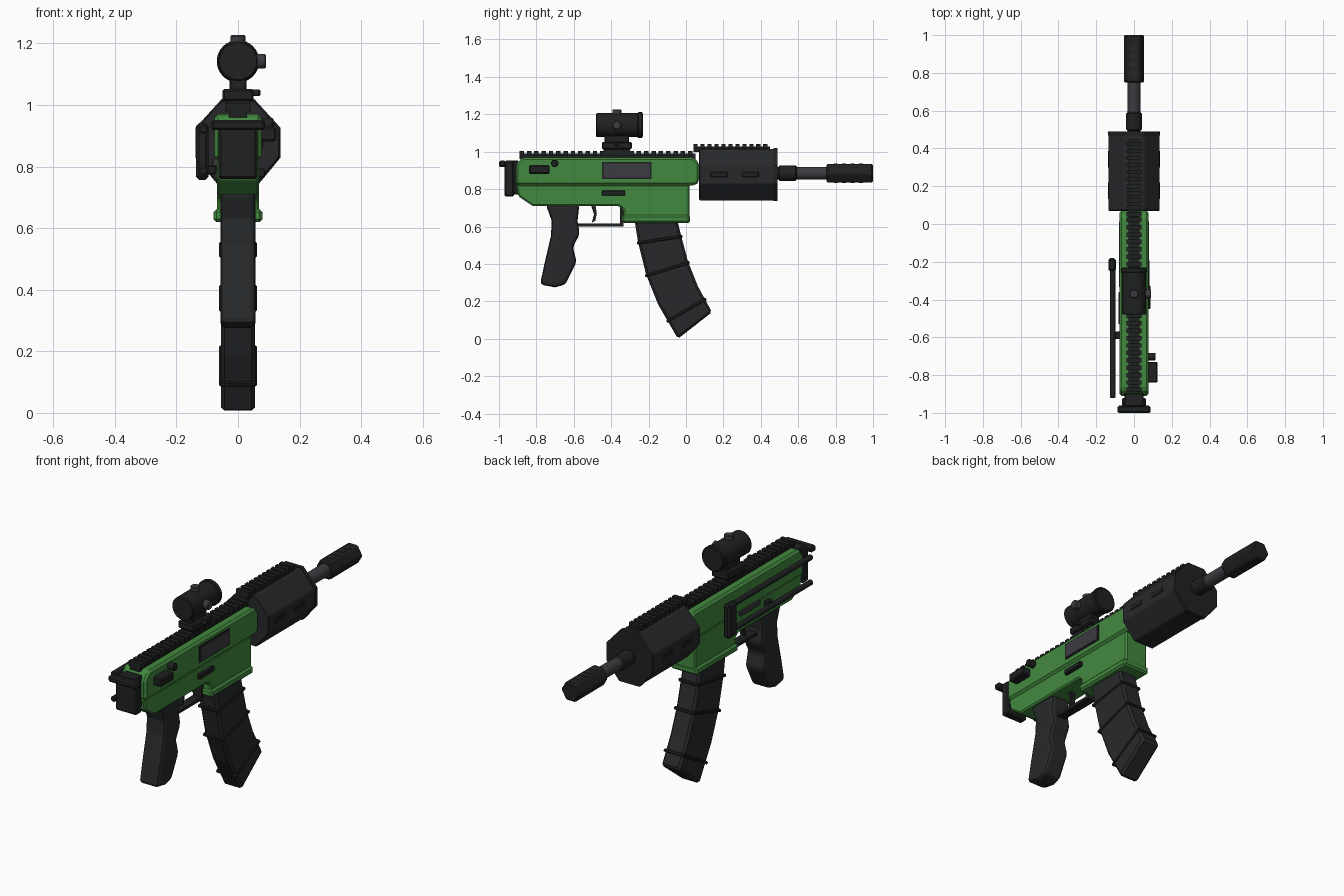
import bpy, bmesh, math
from mathutils import Matrix, Vector

if "Cube" in bpy.data.objects:
    bpy.data.objects.remove(bpy.data.objects["Cube"])


def material(name, r, g, b):
    m = bpy.data.materials.new(name)
    m.diffuse_color = (r, g, b, 1)
    m.use_nodes = True
    m.node_tree.nodes["Principled BSDF"].inputs["Base Color"].default_value = m.diffuse_color
    return m


GREEN = material("green", 0.055, 0.25, 0.05)
BLACK = material("black", 0.014, 0.015, 0.015)
DARK = material("dark_grey", 0.021, 0.022, 0.024)
STEEL = material("steel", 0.045, 0.045, 0.052)


def finish(name, bm, mat, bevel=0, segments=1, smooth=False):
    bmesh.ops.recalc_face_normals(bm, faces=bm.faces)
    me = bpy.data.meshes.new(name)
    bm.to_mesh(me)
    bm.free()
    me.materials.append(mat)
    ob = bpy.data.objects.new(name, me)
    bpy.context.collection.objects.link(ob)
    if smooth:
        bpy.ops.object.select_all(action='DESELECT')
        ob.select_set(True)
        bpy.context.view_layer.objects.active = ob
        bpy.ops.object.shade_smooth_by_angle(angle=math.radians(35))
    if bevel:
        mod = ob.modifiers.new("bevel", 'BEVEL')
        mod.width, mod.segments = bevel, segments
        mod.limit_method, mod.angle_limit = 'ANGLE', math.radians(35)
    return ob


def extrude(name, pts, lo, hi, mat, axis='X', bevel=0, segments=1):
    """Extrude a (y, z) outline along X, or an (x, z) outline along Y."""
    bm = bmesh.new()
    place = (lambda p: (lo, *p)) if axis == 'X' else (lambda p: (p[0], lo, p[1]))
    face = bm.faces.new([bm.verts.new(place(p)) for p in pts])
    new = bmesh.ops.extrude_face_region(bm, geom=[face])['geom']
    d = Vector((hi - lo, 0, 0) if axis == 'X' else (0, hi - lo, 0))
    bmesh.ops.translate(bm, vec=d, verts=[v for v in new if isinstance(v, bmesh.types.BMVert)])
    return finish(name, bm, mat, bevel, segments)


def add_box(bm, x, y, z):
    size = Matrix.Diagonal((x[1] - x[0], y[1] - y[0], z[1] - z[0], 1))
    centre = Matrix.Translation((sum(x) / 2, sum(y) / 2, sum(z) / 2))
    bmesh.ops.create_cube(bm, size=1, matrix=centre @ size)


def box(name, x, y, z, mat, bevel=0):
    bm = bmesh.new()
    add_box(bm, x, y, z)
    return finish(name, bm, mat, bevel)


def cylinder(name, centre, r, length, axis, mat, sides=24, bevel=0.004, spin=0):
    bm = bmesh.new()
    turn = {'X': Matrix.Rotation(math.pi / 2, 4, 'Y'),
            'Y': Matrix.Rotation(math.pi / 2, 4, 'X'), 'Z': Matrix()}[axis]
    bmesh.ops.create_cone(bm, cap_ends=True, segments=sides, radius1=r, radius2=r, depth=length,
                          matrix=Matrix.Translation(centre) @ turn @ Matrix.Rotation(spin, 4, 'Z'))
    return finish(name, bm, mat, bevel, smooth=sides > 8)


def rail(name, y0, y1, z0, z1, pitch=0.039):
    bm = bmesh.new()
    mid = z0 + (z1 - z0) * 0.6
    add_box(bm, (-0.03, 0.03), (y0, y1), (z0 - 0.01, mid))
    n = round((y1 - y0) / pitch)
    step = (y1 - y0) / n
    for i in range(n):
        add_box(bm, (-0.04, 0.04), (y0 + i * step, y0 + (i + 0.6) * step), (z0 + 0.008, z1))
    return finish(name, bm, BLACK)


# Receiver and magazine well
extrude("upper_receiver", [(-0.91, 0.82), (-0.91, 0.93), (-0.875, 0.97), (0.04, 0.97),
                           (0.07, 0.94), (0.07, 0.84), (0.05, 0.82)],
        -0.077, 0.077, GREEN, bevel=0.012)
extrude("lower_receiver", [(-0.91, 0.825), (-0.895, 0.76), (-0.82, 0.71), (-0.36, 0.71),
                           (-0.335, 0.69), (-0.335, 0.64), (0.02, 0.64), (0.02, 0.825)],
        -0.069, 0.069, GREEN, bevel=0.008)
box("magwell_flare", (-0.08, 0.08), (-0.342, 0.022), (0.62, 0.662), GREEN, 0.01)
rail("receiver_rail", -0.89, 0.05, 0.97, 1.005)

# Right side controls
box("ejection_port_frame", (0.06, 0.080), (-0.448, -0.185), (0.855, 0.945), BLACK)
box("ejection_port", (0.06, 0.083), (-0.44, -0.193), (0.863, 0.937), STEEL)
box("selector_block", (0.06, 0.125), (-0.84, -0.73), (0.882, 0.928), BLACK, 0.006)
cylinder("selector_button", (0.09, -0.702, 0.938), 0.02, 0.05, 'X', BLACK, 16)
box("magazine_release", (0.06, 0.088), (-0.45, -0.325), (0.765, 0.793), BLACK, 0.004)

# Eight-sided handguard
half = [(0.052, 1.015), (0.135, 0.925), (0.135, 0.83), (0.06, 0.74)]
octagon = half + [(-x, z) for x, z in reversed(half)]
extrude("handguard", octagon, 0.07, 0.475, DARK, 'Y', 0.004)
extrude("handguard_lip", [(x * 1.02, 0.88 + (z - 0.88) * 1.03) for x, z in octagon],
        0.468, 0.49, BLACK, 'Y')
rail("handguard_rail", 0.04, 0.45, 1.008, 1.042)
for side in (-1, 1):
    for i, y in enumerate((0.13, 0.298)):
        box(f"handguard_slot_{side}_{i}", sorted((side * 0.12, side * 0.138)),
            (y, y + 0.092), (0.863, 0.892), BLACK, 0.004)

# Barrel and six-sided muzzle
cylinder("barrel", (0, 0.62, 0.885), 0.034, 0.34, 'Y', STEEL)
cylinder("barrel_collar", (0, 0.543, 0.885), 0.042, 0.1, 'Y', BLACK, 16, 0.008)
cylinder("muzzle", (0, 0.875, 0.885), 0.058, 0.25, 'Y', BLACK, 6, 0.008, math.pi / 2)
bm = bmesh.new()
for i in range(4):
    y = 0.79 + i * 0.045
    add_box(bm, (-0.022, 0.022), (y, y + 0.02), (0.833, 0.937))
finish("muzzle_vents", bm, DARK)

# Pistol grip, guard and trigger
extrude("grip", [(-0.75, 0.72), (-0.57, 0.72), (-0.58, 0.63), (-0.568, 0.56), (-0.605, 0.49),
                 (-0.585, 0.41), (-0.645, 0.29), (-0.70, 0.275), (-0.78, 0.29), (-0.757, 0.40),
                 (-0.722, 0.55), (-0.718, 0.63)], -0.057, 0.057, DARK, bevel=0.018, segments=2)
box("trigger_guard", (-0.025, 0.025), (-0.59, -0.335), (0.6, 0.616), BLACK)
box("trigger_guard_front", (-0.025, 0.025), (-0.352, -0.335), (0.6, 0.72), BLACK)
extrude("trigger", [(-0.51, 0.72), (-0.485, 0.72), (-0.477, 0.67), (-0.485, 0.63),
                    (-0.503, 0.622), (-0.492, 0.665)], -0.012, 0.012, BLACK)

# Curved magazine with bands
rear = [(-0.273, 0.65), (-0.273, 0.62), (-0.257, 0.52), (-0.214, 0.345), (-0.15, 0.185), (-0.043, 0)]
front = [(-0.045, 0.65), (-0.043, 0.62), (-0.027, 0.555), (0.01, 0.415), (0.064, 0.28), (0.139, 0.142)]
extrude("magazine", rear + front[::-1], -0.056, 0.056, DARK, bevel=0.012)
for i, t in ((2, 0.0), (3, 0.0), (4, 0.45)):
    a, b = (Vector(e[i]).lerp(Vector(e[i + 1]), t) for e in (rear, front))
    out = (b - a).normalized() * 0.007
    down = Vector((out.y, -out.x)) * 2.3
    extrude(f"magazine_band_{i}", [a - out, b + out, b + out + down, a - out + down],
            -0.061, 0.061, BLACK, bevel=0.004)

# Optic and its mount
cylinder("optic_tube", (0, -0.355, 1.142), 0.064, 0.25, 'Y', BLACK, 32)
cylinder("optic_front_ring", (0, -0.245, 1.142), 0.069, 0.026, 'Y', BLACK, 32)
cylinder("optic_top_dial", (0, -0.37, 1.2), 0.024, 0.054, 'Z', STEEL, 16)
cylinder("optic_side_dial", (0.06, -0.37, 1.142), 0.024, 0.062, 'X', STEEL, 16)
box("optic_neck", (-0.027, 0.027), (-0.435, -0.305), (1.04, 1.1), BLACK, 0.005)
box("optic_base", (-0.05, 0.05), (-0.45, -0.29), (1.013, 1.052), BLACK, 0.006)
box("optic_clamp", (-0.037, 0.037), (-0.44, -0.3), (0.98, 1.02), BLACK)
cylinder("optic_clamp_knob", (0.058, -0.37, 1.04), 0.011, 0.03, 'X', BLACK, 12)

# Rear cap
box("rear_block", (-0.064, 0.064), (-0.97, -0.92), (0.76, 0.95), BLACK, 0.008)
box("rear_bar", (-0.088, 0.088), (-1.0, -0.962), (0.918, 0.952), BLACK, 0.008)
box("rear_top_tab", (-0.05, 0.05), (-0.965, -0.895), (0.918, 0.952), BLACK, 0.004)
box("rear_bridge", (-0.05, 0.05), (-0.93, -0.9), (0.79, 0.93), BLACK)

# Folded stock on the left side
for label, z in (("upper", 0.922), ("lower", 0.785)):
    cylinder(f"stock_rod_{label}", (-0.113, -0.56, z), 0.015, 0.72, 'Y', BLACK, 12)
box("stock_plate", (-0.136, -0.096), (-0.25, -0.18), (0.757, 0.942), BLACK, 0.01)
box("stock_latch", (-0.1, -0.07), (-0.61, -0.57), (0.775, 0.805), BLACK, 0.004)
box("left_slide", (-0.083, -0.06), (-0.53, -0.36), (0.80, 0.828), STEEL, 0.004)
